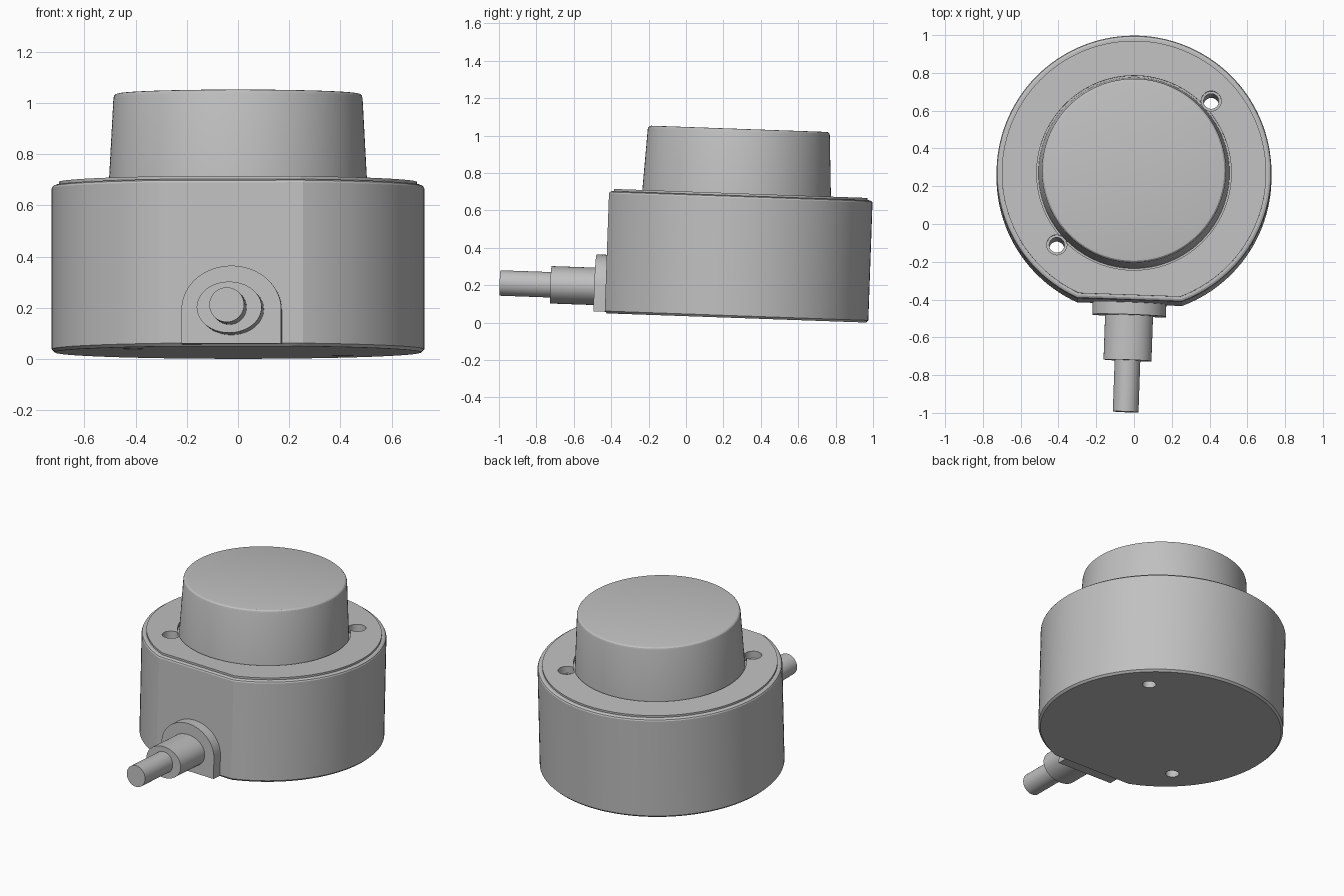
import bpy
import bmesh
from math import sin, cos, pi, radians
from mathutils import Matrix, Vector

cube = bpy.data.objects.get("Cube")
if cube:
    bpy.data.objects.remove(cube, do_unlink=True)

grey = bpy.data.materials.new("plain grey")
grey.use_nodes = True
colour = (0.53, 0.53, 0.53, 1)
grey.diffuse_color = colour
bsdf = next(n for n in grey.node_tree.nodes if n.type == 'BSDF_PRINCIPLED')
bsdf.inputs["Base Color"].default_value = colour

# The whole unit leans and turns slightly
POSE = (Matrix.Translation((0, 0.247, 0.026))
        @ Matrix.Rotation(radians(-2.03), 4, 'X')
        @ Matrix.Rotation(radians(-2.03), 4, 'Z'))
SIDES = 128
FLAT = radians(22.5)          # half angle of the flat on the front
CABLE_Z = 0.142


def circle(r, z, x=0, y=0, flat=False):
    pts = []
    for i in range(SIDES):
        a = 2 * pi * i / SIDES - pi / 2
        d = r
        if flat and -sin(a) > cos(FLAT):
            d = r * cos(FLAT) / -sin(a)
        pts.append(Vector((x + d * cos(a), y + d * sin(a), z)))
    return pts


def ellipse(rx, rz, y):
    return [Vector((rx * cos(2 * pi * i / 64), y, CABLE_Z + rz * sin(2 * pi * i / 64)))
            for i in range(64)]


def arch(rx, rz, base, y):
    top = [Vector((rx * cos(pi * i / 32), y, CABLE_Z + rz * sin(pi * i / 32)))
           for i in range(33)]
    return top + [Vector((-rx, y, base)), Vector((rx, y, base))]


def loft(name, rings):
    """Skin a list of matching rings and cap both ends."""
    bm = bmesh.new()
    loops = [[bm.verts.new(p) for p in ring] for ring in rings]
    n = len(loops[0])
    for low, high in zip(loops, loops[1:]):
        for i in range(n):
            j = (i + 1) % n
            bm.faces.new((low[i], low[j], high[j], high[i]))
    bm.faces.new(loops[0][::-1])
    bm.faces.new(loops[-1])
    bmesh.ops.recalc_face_normals(bm, faces=bm.faces)
    mesh = bpy.data.meshes.new(name)
    bm.to_mesh(mesh)
    bm.free()
    mesh.materials.append(grey)
    obj = bpy.data.objects.new(name, mesh)
    bpy.context.collection.objects.link(obj)
    obj.matrix_world = POSE
    return obj


def select(obj):
    bpy.ops.object.select_all(action='DESELECT')
    obj.select_set(True)
    bpy.context.view_layer.objects.active = obj


# Housing: chamfered drum with a front flat, raised top plate and ring groove
outer = [(0.716, 0), (0.728, 0.012), (0.728, 0.641), (0.724, 0.649),
         (0.713, 0.654), (0.70, 0.654), (0.70, 0.666)]
housing = loft("housing",
               [circle(r, z, flat=True) for r, z in outer]
               + [circle(0.515, 0.666), circle(0.515, 0.646)])

# Two counterbored screw holes through the housing
for s in (1, -1):
    bore = [(0.04, -0.1), (0.04, 0.62), (0.053, 0.62), (0.053, 0.8)]
    cutter = loft("hole_cutter", [circle(r, z, 0.395 * s, 0.395 * s) for r, z in bore])
    cutter.hide_render = True
    select(housing)
    mod = housing.modifiers.new("screw_hole", 'BOOLEAN')
    mod.operation = 'DIFFERENCE'
    mod.solver = 'EXACT'
    mod.object = cutter
    bpy.ops.object.modifier_apply(modifier=mod.name)
    bpy.data.objects.remove(cutter, do_unlink=True)

# Tapered knob with a rounded top edge
knob_profile = [(0.506, 0.64), (0.487, 0.993), (0.484, 1.003),
                (0.478, 1.009), (0.47, 1.011)]
knob = loft("knob", [circle(r, z) for r, z in knob_profile])

# Cable outlet: arched boss, oval sleeve and round cable
boss = loft("cable_boss", [arch(0.195, 0.171, 0.008, y) for y in (-0.64, -0.737)])
sleeve = loft("cable_sleeve", [ellipse(0.127, 0.1, y) for y in (-0.72, -0.975)])
cable = loft("cable", [ellipse(0.068, 0.068, y) for y in (-0.95, -1.248)])

for obj in (housing, knob, boss, sleeve, cable):
    select(obj)
    bpy.ops.object.shade_smooth_by_angle(angle=radians(20))
